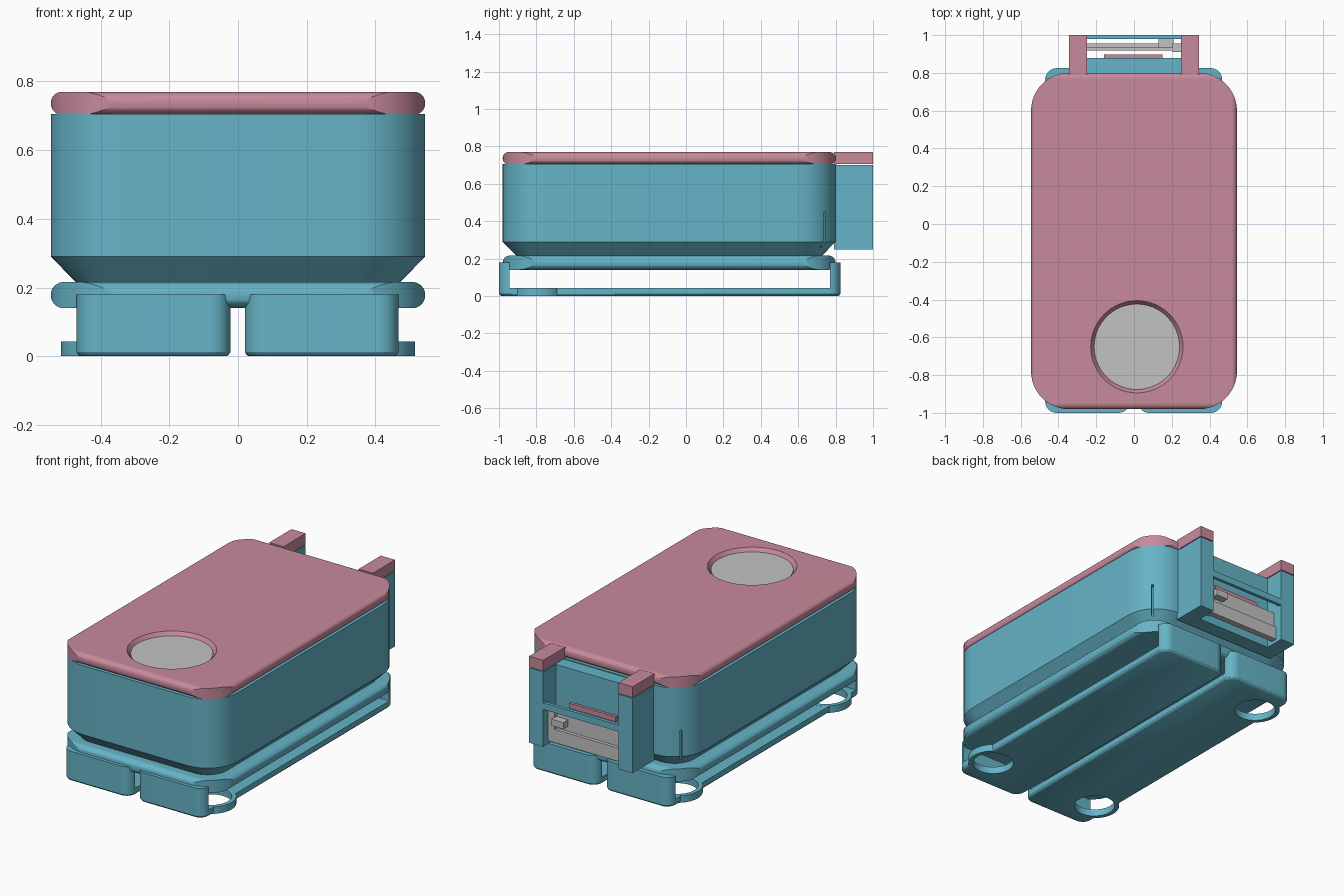
import bpy, bmesh, math
from mathutils import Matrix

if "Cube" in bpy.data.objects:
    bpy.data.objects.remove(bpy.data.objects["Cube"])


def material(name, rgb):
    lin = [((c / 255 + 0.055) / 1.055) ** 2.4 for c in rgb]
    m = bpy.data.materials.new(name)
    m.diffuse_color = (*lin, 1)
    m.use_nodes = True
    m.node_tree.nodes["Principled BSDF"].inputs["Base Color"].default_value = m.diffuse_color
    return m


TEAL = material("teal", (102, 180, 199))
PINK = material("pink", (200, 138, 156))
GREY = material("grey", (194, 194, 194))


def finish(name, bm, mat):
    bmesh.ops.recalc_face_normals(bm, faces=bm.faces)
    me = bpy.data.meshes.new(name)
    bm.to_mesh(me)
    bm.free()
    if mat:
        me.materials.append(mat)
    ob = bpy.data.objects.new(name, me)
    bpy.context.collection.objects.link(ob)
    return ob


def activate(ob):
    bpy.ops.object.select_all(action='DESELECT')
    ob.select_set(True)
    bpy.context.view_layer.objects.active = ob


def smooth(ob):
    activate(ob)
    bpy.ops.object.shade_smooth_by_angle(angle=math.radians(30))


def box(name, x, y, z, mat, round_edge=0.0):
    bm = bmesh.new()
    size = [(a[1] - a[0]) for a in (x, y, z)]
    mid = [(a[1] + a[0]) / 2 for a in (x, y, z)]
    bmesh.ops.create_cube(bm, size=1, matrix=Matrix.Translation(mid) @ Matrix.Diagonal((*size, 1)))
    if round_edge:
        bmesh.ops.bevel(bm, geom=bm.edges[:], offset=round_edge, segments=8,
                        profile=0.5, affect='EDGES', clamp_overlap=True)
    return finish(name, bm, mat)


def prism(name, x, y, radius, levels, mat, steps=12):
    """Rounded rectangle lofted through (height, inset) levels."""
    bm = bmesh.new()
    rings = []
    for z, inset in levels:
        ring = []
        r = radius - inset
        corners = ((x[1], y[1], -1, -1), (x[0], y[1], 1, -1), (x[0], y[0], 1, 1), (x[1], y[0], -1, 1))
        for q, (cx, cy, sx, sy) in enumerate(corners):
            for i in range(steps + 1):
                a = math.pi / 2 * (q + i / steps)
                ring.append(bm.verts.new((cx + sx * radius + r * math.cos(a),
                                          cy + sy * radius + r * math.sin(a), z)))
        rings.append(ring)
    n = len(rings[0])
    for lo, hi in zip(rings, rings[1:]):
        for i in range(n):
            bm.faces.new((lo[i], lo[(i + 1) % n], hi[(i + 1) % n], hi[i]))
    bm.faces.new(rings[0][::-1])
    bm.faces.new(rings[-1])
    return finish(name, bm, mat)


def cone(name, cx, cy, z, r0, r1, mat):
    bm = bmesh.new()
    bmesh.ops.create_cone(bm, cap_ends=True, segments=64, radius1=r0, radius2=r1, depth=z[1] - z[0],
                          matrix=Matrix.Translation((cx, cy, (z[0] + z[1]) / 2)))
    return finish(name, bm, mat)


def combine(ob, other, op='DIFFERENCE'):
    mod = ob.modifiers.new("cut", 'BOOLEAN')
    mod.operation, mod.object, mod.solver = op, other, 'EXACT'
    activate(ob)
    bpy.ops.object.modifier_apply(modifier=mod.name)
    bpy.data.objects.remove(other, do_unlink=True)


X, Y = (-0.545, 0.545), (-0.98, 0.80)


def slab(name, z, mat):
    """Round-edged slab trimmed by an upright rounded outline."""
    ob = box(name, X, Y, z, mat, (z[1] - z[0]) * 0.49)
    combine(ob, prism("trim", X, Y, 0.2, ((z[0] - 0.1, 0), (z[1] + 0.1, 0)), None), 'INTERSECT')
    return ob


# Main housing with tapered bottom and corner slits
body = prism("body", X, Y, 0.2, ((0.214, 0.075), (0.29, 0), (0.705, 0)), TEAL)
for s in (-1, 1):
    slit = box("slit", (-0.03, 0.03), (-0.006, 0.006), (0.25, 0.45), None)
    slit.rotation_euler.z = s * math.pi / 4
    slit.location = (s * 0.486, 0.741, 0)
    bpy.context.view_layer.update()
    combine(body, slit)
smooth(body)

# Lid with a dished round window
lid = slab("lid", (0.703, 0.77), PINK)
combine(lid, cone("dish", 0.015, -0.65, (0.745, 0.771), 0.226, 0.245, None))
smooth(lid)
smooth(cone("round_window", 0.015, -0.65, (0.735, 0.75), 0.225, 0.225, GREY))

# Base plate
smooth(slab("base_plate", (0.14, 0.216), TEAL))


# Long clips under the base, with ring eyelets near the ends
def clip(name, x, eyelets):
    ob = prism(name, x, (-1.0, 0.825), 0.06, ((0, 0.012), (0.004, 0.005), (0.012, 0), (0.18, 0)), TEAL)
    combine(ob, box("gap", (-1, 1), (-0.945, 0.77), (0.042, 0.3), None))
    for cx, cy in eyelets:
        combine(ob, cone("eyelet", cx, cy, (0.0005, 0.0425), 0.14, 0.14, TEAL), 'UNION')
        combine(ob, cone("hole", cx, cy, (-0.1, 0.1), 0.115, 0.115, None))
    smooth(ob)


clip("right_clip", (0.02, 0.467), ((0.375, -0.795),))
clip("left_clip", (-0.47, -0.022), ((-0.375, -0.795), (-0.375, 0.62)))

# Rear bracket: posts with caps, back panel and cross bar
for side, x in (("left", (-0.345, -0.25)), ("right", (0.25, 0.345))):
    box(side + "_post", x, (0.79, 1.0), (0.25, 0.70), TEAL)
    box(side + "_post_cap", x, (0.79, 1.0), (0.705, 0.77), PINK)
box("rear_panel", (-0.25, 0.25), (0.79, 0.88), (0.25, 0.70), TEAL)
box("cross_bar", (-0.25, 0.25), (0.98, 1.0), (0.475, 0.515), TEAL)
box("rear_strip", (-0.16, 0.15), (0.88, 0.897), (0.47, 0.50), PINK)

# Electronics board behind the bracket
box("board", (-0.25, 0.25), (0.918, 0.935), (0.27, 0.45), GREY)
box("board_ledge", (-0.25, 0.25), (0.935, 0.955), (0.27, 0.35), GREY)
box("board_connector", (0.13, 0.21), (0.935, 0.98), (0.38, 0.42), GREY)
box("board_end", (0.205, 0.25), (0.91, 0.955), (0.27, 0.45), GREY)
